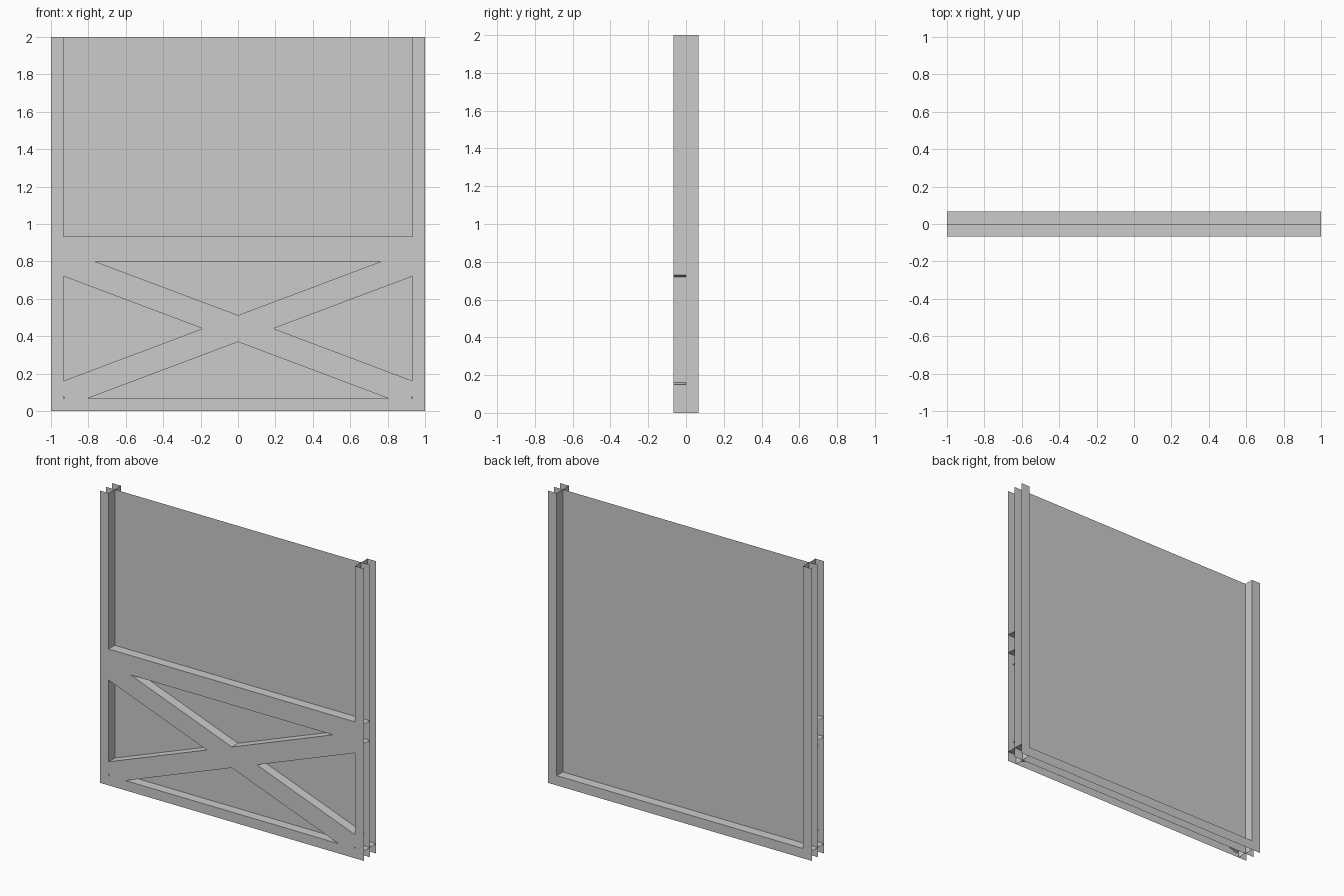
import bpy
from math import cos, sin, radians

if "Cube" in bpy.data.objects:
    bpy.data.objects.remove(bpy.data.objects["Cube"])

T = 0.0667   # board depth and frame width


def mesh_object(name, verts, faces):
    me = bpy.data.meshes.new(name)
    me.from_pydata(verts, [], faces)
    ob = bpy.data.objects.new(name, me)
    bpy.context.collection.objects.link(ob)
    return ob


def board(name, a, b, width, y, both=False):
    """Open channel: face at depth y, wall along a-b back to y=0; width runs left of a-b."""
    dx, dz = b[0] - a[0], b[1] - a[1]
    n = (dx * dx + dz * dz) ** 0.5
    ox, oz = -dz / n * width, dx / n * width
    pts = [a, b, (b[0] + ox, b[1] + oz), (a[0] + ox, a[1] + oz)]
    verts = [(x, y, z) for x, z in pts] + [(x, 0, z) for x, z in pts]
    faces = [(0, 1, 2, 3), (0, 4, 5, 1)]
    if both:
        faces.append((2, 6, 7, 3))
    if y > 0:
        faces = [f[::-1] for f in faces]
    return mesh_object(name, verts, faces)


# Thin centre sheet
mesh_object("centre_panel", [(-1, 0, 0), (1, 0, 0), (1, 0, 2), (-1, 0, 2)], [(0, 1, 2, 3)])

# Stiles and bottom rail on both sides
e = 1 - T
for side, y in (("front", -T), ("back", T)):
    board(side + "_right_stile", (e, 2), (e, 0), T, y)
    board(side + "_left_stile", (-e, 0), (-e, 2), T, y)
    board(side + "_bottom_rail", (1, T), (-1, T), T, y)

# Front middle rail
board("middle_rail", (-1, 0.8), (1, 0.8), 2 * T, -T, True)

# Front crossed braces, square-cut ends
for name, ang in (("rising_brace", 20.6), ("falling_brace", -20.6)):
    c, s = cos(radians(ang)), sin(radians(ang))
    cx, cz = s * T, 0.441 - c * T
    board(name, (cx - c, cz - s), (cx + c, cz + s), 2 * T, -T, True)
